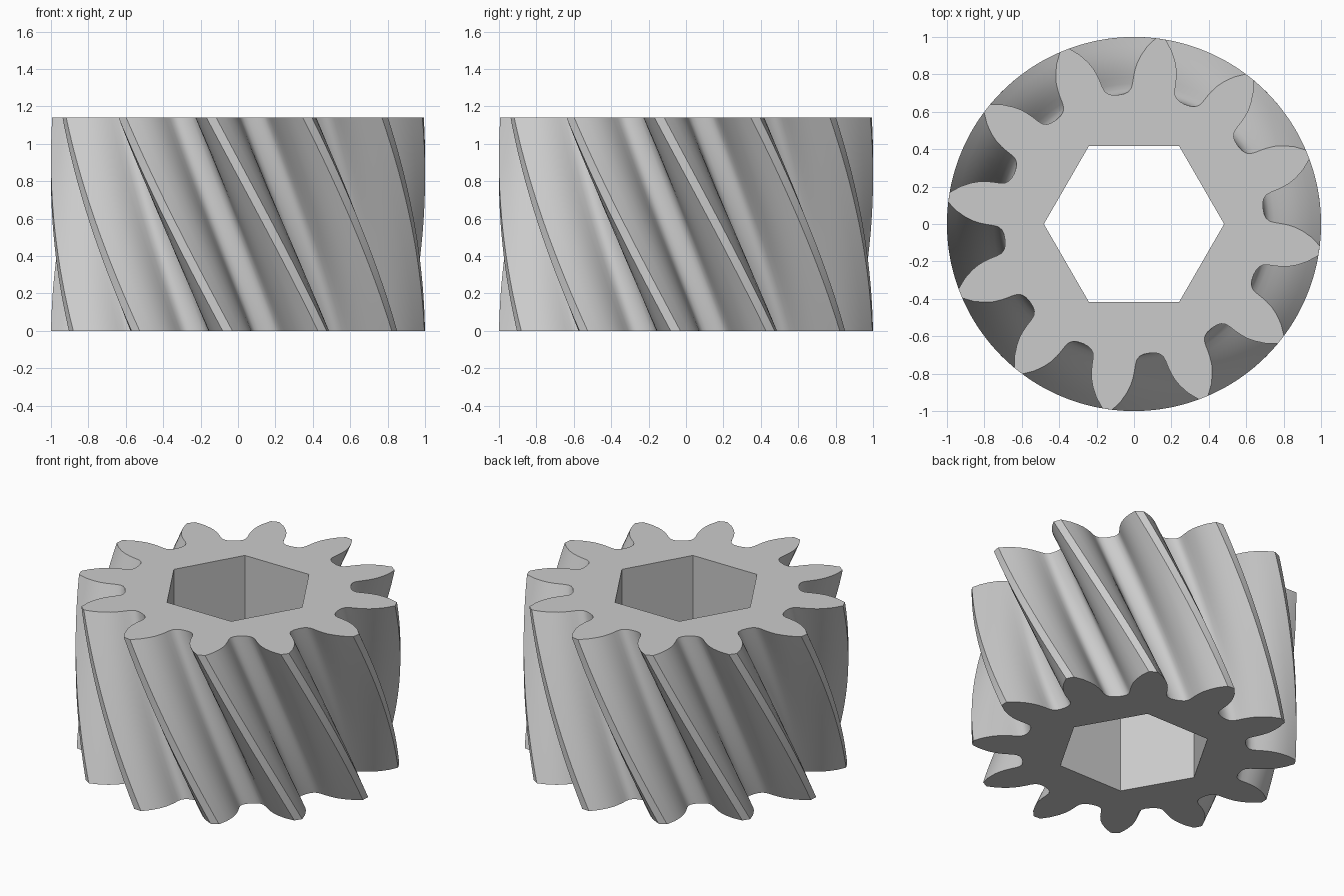
import bpy
import bmesh
from math import cos, sin, radians

cube = bpy.data.objects.get("Cube")
if cube:
    bpy.data.objects.remove(cube, do_unlink=True)

TEETH, HEIGHT, LAYERS = 12, 1.14, 32
TWIST = -35.0         # degrees from bottom to top
TOP_ANGLE = 81.8      # direction of one tooth tip on the top face
BORE_RADIUS = 0.482   # corner radius of the hexagonal bore

# One flank, from root to tip: radius and half angle of the tooth
FLANK = [(0.698, 12.5), (0.708, 10.6), (0.725, 9.4), (0.75, 8.8), (0.785, 8.4),
         (0.82, 7.9), (0.86, 7.1), (0.9, 5.9), (0.95, 4.0), (1.0, 1.5)]

# Whole gear outline in polar form: root, rising flank, tip, falling flank
outline = []
for t in range(TEETH):
    centre = TOP_ANGLE + t * 360 / TEETH
    outline.append((0.695, centre - 180 / TEETH))
    outline += [(r, centre - a) for r, a in FLANK]
    outline.append((1.0, centre))
    outline += [(r, centre + a) for r, a in reversed(FLANK)]
bore = [(BORE_RADIUS, k * 60) for k in range(6)]


def ring(bm, polar, turn, z):
    """Closed loop of vertices at one height."""
    return [bm.verts.new((r * cos(radians(a + turn)), r * sin(radians(a + turn)), z))
            for r, a in polar]


def skin(bm, low, high):
    """Quad wall between two loops."""
    n = len(low)
    for i in range(n):
        j = (i + 1) % n
        bm.faces.new((low[i], low[j], high[j], high[i]))


bm = bmesh.new()

# Helical teeth
rings = []
for k in range(LAYERS + 1):
    f = k / LAYERS
    rings.append(ring(bm, outline, -TWIST * (1 - f), HEIGHT * f))
for low, high in zip(rings, rings[1:]):
    skin(bm, low, high)

# Straight hexagonal bore
bore_low, bore_high = ring(bm, bore, 0, 0), ring(bm, bore, 0, HEIGHT)
skin(bm, bore_high, bore_low)

# End faces between teeth and bore
for outer, inner, up in ((rings[0], bore_low, -1), (rings[-1], bore_high, 1)):
    edges = [bm.edges.get((loop[i - 1], loop[i]))
             for loop in (outer, inner) for i in range(len(loop))]
    bmesh.ops.triangle_fill(bm, use_beauty=True, use_dissolve=False,
                            edges=edges, normal=(0, 0, up))
bmesh.ops.recalc_face_normals(bm, faces=bm.faces)

mesh = bpy.data.meshes.new("helical_gear")
bm.to_mesh(mesh)
bm.free()
gear = bpy.data.objects.new("helical_gear", mesh)
bpy.context.collection.objects.link(gear)

# Plain grey metal
grey = bpy.data.materials.new("plain_grey")
grey.use_nodes = True
colour = (0.6, 0.6, 0.6, 1)
grey.diffuse_color = colour
grey.node_tree.nodes["Principled BSDF"].inputs["Base Color"].default_value = colour
mesh.materials.append(grey)

# Smooth flanks with crisp tips, ends and bore
bpy.ops.object.select_all(action='DESELECT')
gear.select_set(True)
bpy.context.view_layer.objects.active = gear
bpy.ops.object.shade_smooth_by_angle(angle=radians(35))
